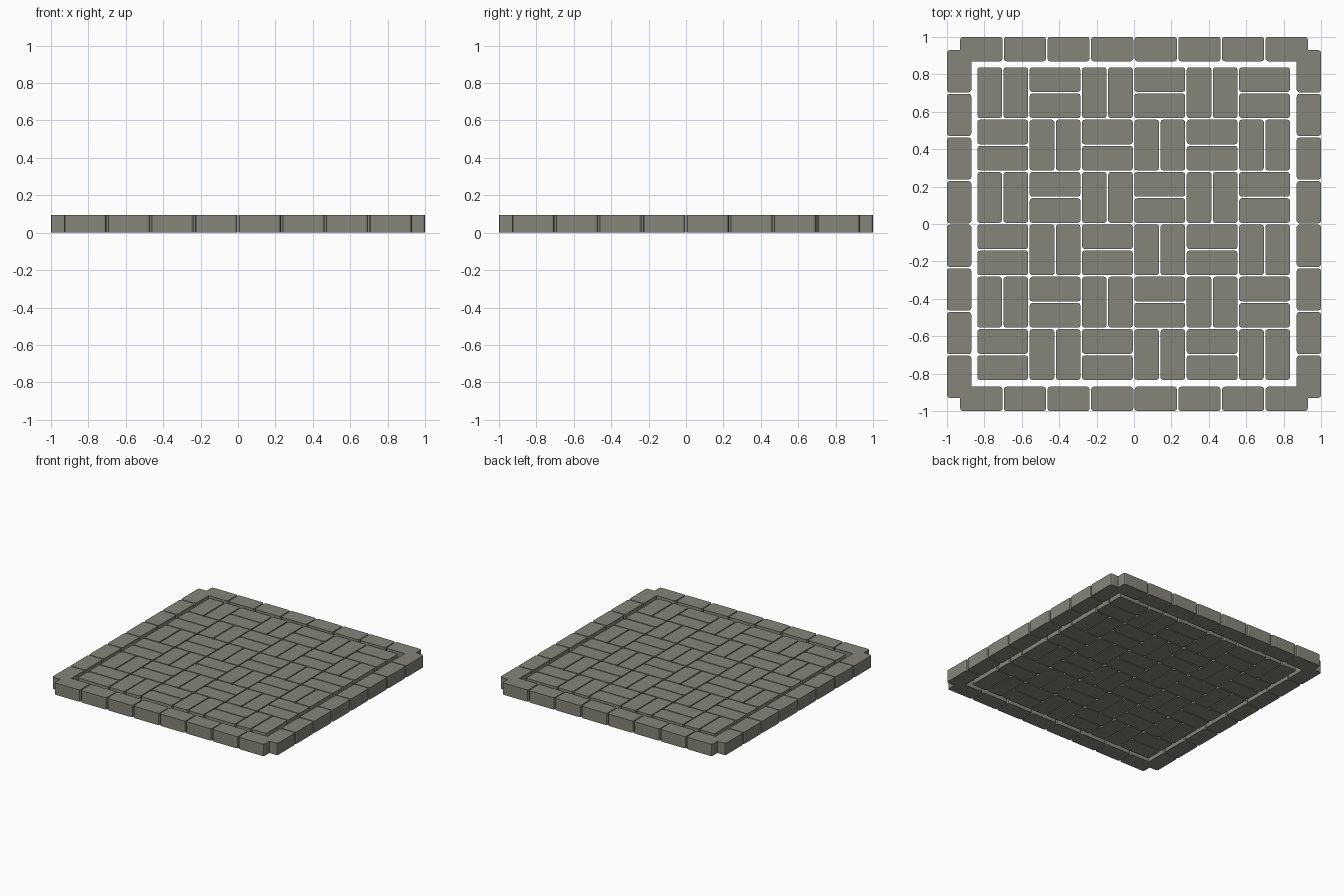
import bpy, bmesh

if "Cube" in bpy.data.objects:
    bpy.data.objects.remove(bpy.data.objects["Cube"])

# One stone colour
stone = bpy.data.materials.new("grey_stone")
stone.diffuse_color = (0.235, 0.235, 0.195, 1)
stone.use_nodes = True
stone.node_tree.nodes["Principled BSDF"].inputs["Base Color"].default_value = stone.diffuse_color

HEIGHT = 0.095


def brick(bm, x0, y0, sx, sy):
    """Block with its corner at x0, y0 and rounded upright edges."""
    b = bmesh.new()
    bmesh.ops.create_cube(b, size=1)
    for v in b.verts:
        v.co = (x0 + (v.co.x + 0.5) * sx, y0 + (v.co.y + 0.5) * sy, (v.co.z + 0.5) * HEIGHT)
    upright = [e for e in b.edges if abs(e.verts[0].co.z - e.verts[1].co.z) > 0.01]
    bmesh.ops.bevel(b, geom=upright, offset=0.014, segments=2, profile=0.5, affect='EDGES')
    tmp = bpy.data.meshes.new("tmp")
    b.to_mesh(tmp)
    b.free()
    bm.from_mesh(tmp)
    bpy.data.meshes.remove(tmp)


def finish(bm, name):
    mesh = bpy.data.meshes.new(name)
    bm.to_mesh(mesh)
    bm.free()
    mesh.materials.append(stone)
    bpy.context.collection.objects.link(bpy.data.objects.new(name, mesh))


# Basket-weave field: 6 x 6 cells of two bricks, turned alternately
LONG, SHORT, CELL = 0.272, 0.132, 0.28
bm = bmesh.new()
for i in range(6):
    for j in range(6):
        x, y = -0.838 + i * CELL, -0.834 + j * CELL
        for k in (0, CELL / 2):
            if (i + j) % 2:
                brick(bm, x + k, y, SHORT, LONG)
            else:
                brick(bm, x, y + k, LONG, SHORT)
finish(bm, "paving_bricks")

# Border: eight bricks per side, lapping at the corners
WIDE, PITCH, LEN = 0.13, 0.2333, 0.226
for name, edge, along_x in (("border_front", -1, True), ("border_back", 1 - WIDE, True),
                            ("border_left", -1, False), ("border_right", 1 - WIDE, False)):
    bm = bmesh.new()
    for i in range(8):
        s = -0.9295 + i * PITCH
        if along_x:
            brick(bm, s, edge, LEN, WIDE)
        else:
            brick(bm, edge, s, WIDE, LEN)
    finish(bm, name)
